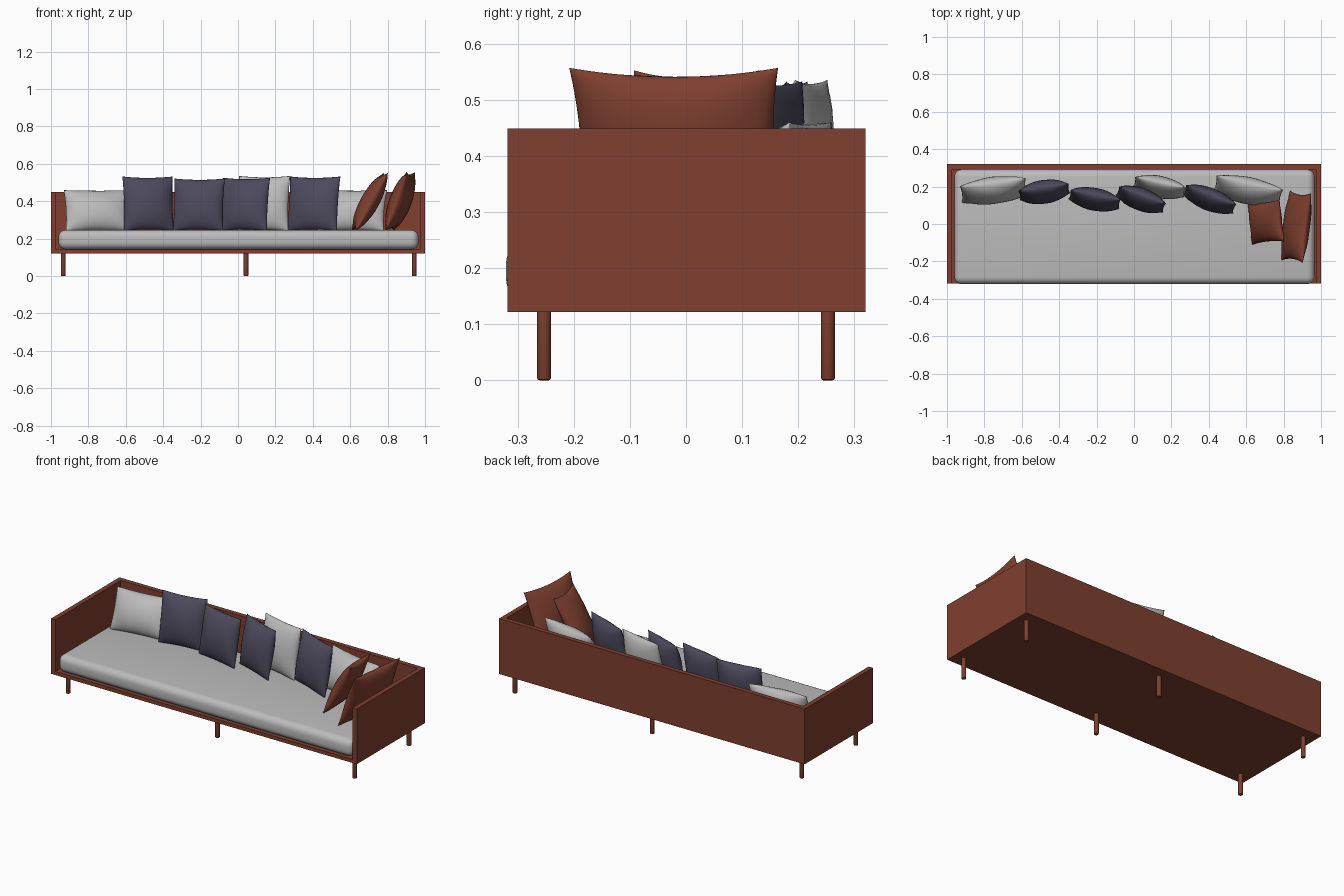
import bpy, bmesh, math
from mathutils import Vector

if "Cube" in bpy.data.objects:
    bpy.data.objects.remove(bpy.data.objects["Cube"])


def material(name, rgb):
    m = bpy.data.materials.new(name)
    m.diffuse_color = (*rgb, 1)
    m.use_nodes = True
    m.node_tree.nodes["Principled BSDF"].inputs["Base Color"].default_value = m.diffuse_color
    return m


RUST = material("rust", (0.21, 0.05, 0.029))
GREY = material("light grey", (0.50, 0.50, 0.50))
NAVY = material("dark violet", (0.073, 0.066, 0.108))


def finish(name, bm, mat, smooth=False):
    bmesh.ops.recalc_face_normals(bm, faces=bm.faces)
    mesh = bpy.data.meshes.new(name)
    bm.to_mesh(mesh)
    bm.free()
    mesh.materials.append(mat)
    obj = bpy.data.objects.new(name, mesh)
    bpy.context.collection.objects.link(obj)
    for p in mesh.polygons:
        p.use_smooth = smooth
    return obj


def box(name, lo, hi, mat, bevel=0.0, segments=1):
    lo, hi = Vector(lo), Vector(hi)
    bm = bmesh.new()
    bmesh.ops.create_cube(bm, size=1)
    for v in bm.verts:
        v.co = Vector(((lo[i] + hi[i]) / 2 + v.co[i] * (hi[i] - lo[i]) for i in range(3)))
    if bevel:
        bmesh.ops.bevel(bm, geom=bm.edges[:], offset=bevel, segments=segments,
                        profile=0.5, affect='EDGES')
    return finish(name, bm, mat, bevel > 0)


def pillow(name, mat, x, y, w, h, t, yaw, lean, pinch=0.04, n=16):
    """Two puffed sheets sharing a pinched seam, leaning back and turned."""
    bm = bmesh.new()
    grid = {}
    for side in (-1, 1):
        for i in range(n + 1):
            for j in range(n + 1):
                # points crowd towards the seam
                u = math.sin(math.pi * (i / n - 0.5))
                v = math.sin(math.pi * (j / n - 0.5))
                rim = i in (0, n) or j in (0, n)
                if rim and side == 1:
                    grid[side, i, j] = grid[-1, i, j]
                    continue
                puff = max(0.0, (1 - u * u) * (1 - v * v)) ** 0.55
                # soft creases running in from the corners
                puff *= 1 + 0.05 * math.sin(7 * u + 4 * v + 9 * x) * (u * u + v * v)
                co = (u * w / 2 * (1 - pinch * (1 - v * v)),
                      0 if rim else side * t / 2 * puff,
                      v * h / 2 * (1 - pinch * 1.3 * (1 - u * u)))
                grid[side, i, j] = bm.verts.new(co)
        for i in range(n):
            for j in range(n):
                bm.faces.new([grid[side, a, b] for a, b in
                              ((i, j), (i + 1, j), (i + 1, j + 1), (i, j + 1))])
    obj = finish(name, bm, mat, True)
    lean = math.radians(lean)
    obj.location = (x, y, 0.242 + h / 2 * math.cos(lean))
    obj.rotation_euler = (-lean, 0, math.radians(yaw))
    return obj


# Frame: floor panel, back and two arms
F, B, LOW, TOP, T = -0.318, 0.32, 0.122, 0.449, 0.028
box("base_panel", (-1 + T, F, LOW), (1 - T, B - T, 0.143), RUST)
box("back_panel", (-1 + T, B - T, LOW), (1 - T, B, TOP), RUST)
for side, x0 in (("left", -1), ("right", 1 - T)):
    box(side + "_arm_panel", (x0, F, LOW), (x0 + T, B, TOP), RUST)

# Legs: round posts with a small chamfer at the foot
for row, y in (("front", -0.253), ("back", 0.253)):
    for place, x in (("left", -0.935), ("middle", 0.043), ("right", 0.942)):
        bm = bmesh.new()
        bmesh.ops.create_cone(bm, cap_ends=True, segments=16, radius1=0.0125,
                              radius2=0.0125, depth=0.124)
        foot = [e for e in bm.edges if all(v.co.z < 0 for v in e.verts)]
        bmesh.ops.bevel(bm, geom=foot, offset=0.004, segments=2, profile=0.5, affect='EDGES')
        bmesh.ops.translate(bm, verts=bm.verts, vec=(x, y, 0.062))
        leg = finish(f"{row}_{place}_leg", bm, RUST)
        bpy.context.view_layer.objects.active = leg
        leg.select_set(True)
        bpy.ops.object.shade_smooth_by_angle(angle=math.radians(35))
        leg.select_set(False)

# Seat mattress
box("seat_mattress", (-0.96, -0.321, 0.143), (0.965, 0.291, 0.246), GREY, 0.038, 5)

# Back cushions, left to right: x, y, width, height, thickness, yaw, lean
pillow("left_grey_cushion", GREY, -0.75, 0.18, 0.355, 0.235, 0.13, 7, 22)
pillow("navy_cushion_1", NAVY, -0.48, 0.172, 0.272, 0.295, 0.12, 8, 10)
pillow("navy_cushion_2", NAVY, -0.21, 0.132, 0.275, 0.284, 0.115, -11, 10)
pillow("navy_cushion_3", NAVY, 0.037, 0.132, 0.268, 0.288, 0.115, -20, 10)
pillow("tall_grey_cushion", GREY, 0.137, 0.198, 0.28, 0.298, 0.11, -12, 10)
pillow("navy_cushion_4", NAVY, 0.404, 0.132, 0.288, 0.295, 0.115, -21, 10)
pillow("right_grey_cushion", GREY, 0.61, 0.178, 0.365, 0.235, 0.13, -12, 22)

# Rust cushions leaning on the right arm
pillow("rust_cushion_inner", RUST, 0.705, 0.01, 0.225, 0.355, 0.10, -84, 29, 0.08)
pillow("rust_cushion_outer", RUST, 0.868, -0.015, 0.375, 0.335, 0.115, -97, 20, 0.08)
